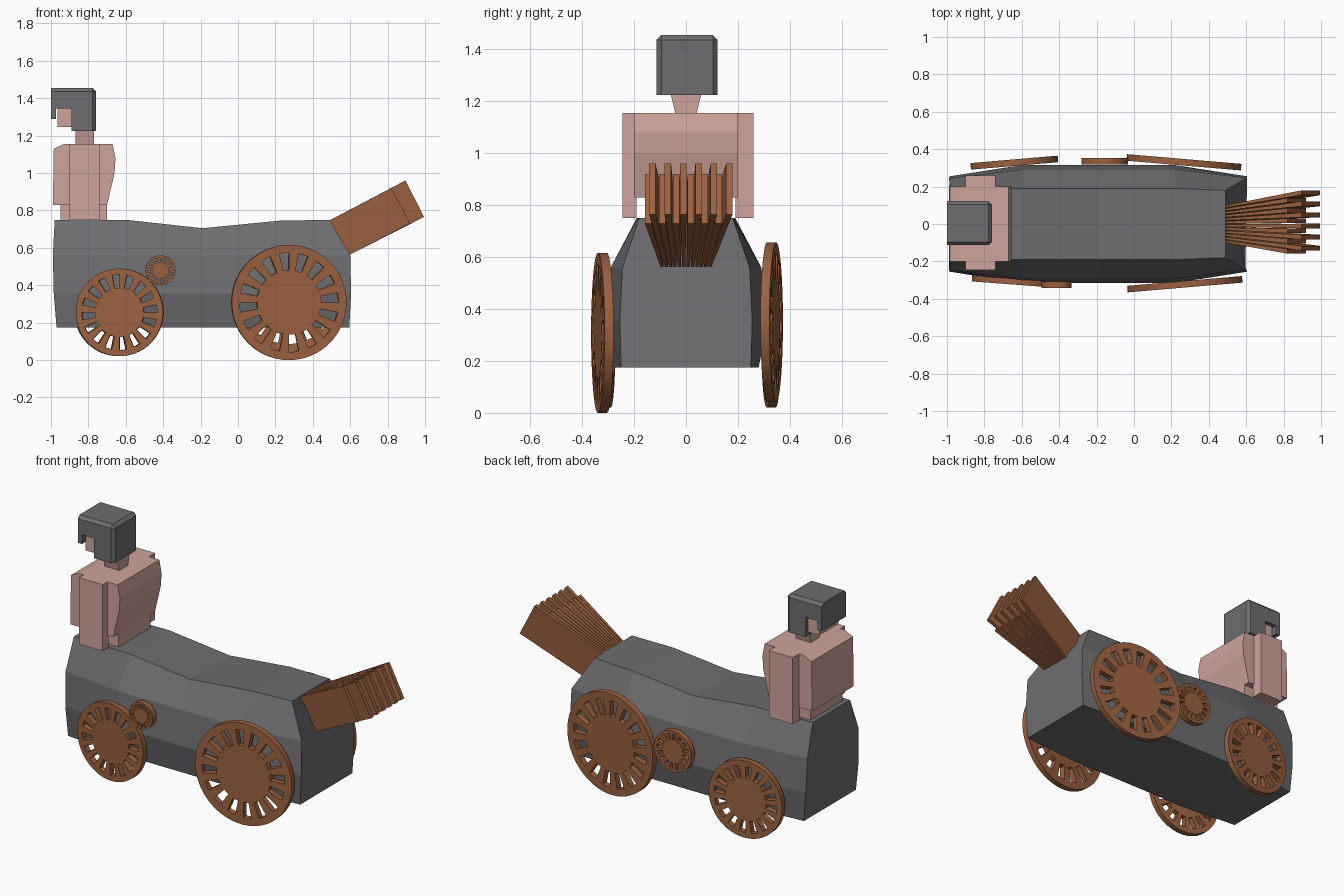
import bpy, bmesh, math
from mathutils import Vector

if "Cube" in bpy.data.objects:
    bpy.data.objects.remove(bpy.data.objects["Cube"])


def material(name, rgb):
    m = bpy.data.materials.new(name)
    m.diffuse_color = (*rgb, 1)
    m.use_nodes = True
    m.node_tree.nodes["Principled BSDF"].inputs["Base Color"].default_value = m.diffuse_color
    return m


GREY = material("dark grey", (0.155, 0.155, 0.165))
BROWN = material("copper brown", (0.33, 0.12, 0.052))
PINK = material("dusty pink", (0.62, 0.37, 0.33))


def finish(name, bm, mat):
    bmesh.ops.recalc_face_normals(bm, faces=bm.faces[:])
    me = bpy.data.meshes.new(name)
    bm.to_mesh(me)
    bm.free()
    me.materials.append(mat)
    ob = bpy.data.objects.new(name, me)
    bpy.context.collection.objects.link(ob)
    return ob


def loft(name, rings, mat):
    """Skin rings of equal length and cap both ends."""
    bm = bmesh.new()
    rows = [[bm.verts.new(p) for p in r] for r in rings]
    n = len(rows[0])
    for a, b in zip(rows, rows[1:]):
        for i in range(n):
            j = (i + 1) % n
            bm.faces.new((a[i], a[j], b[j], b[i]))
    bm.faces.new(rows[0])
    bm.faces.new(rows[-1])
    return finish(name, bm, mat)


def extrude_y(name, profile, y0, y1, mat):
    return loft(name, [[(x, y, z) for x, z in profile] for y in (y0, y1)], mat)


def box(name, x0, x1, y0, y1, z0, z1, mat):
    return extrude_y(name, [(x0, z0), (x1, z0), (x1, z1), (x0, z1)], y0, y1, mat)


def wheel(name, centre, radius, slope, thick=0.035, slots=16):
    """Slotted disc in the xz plane, yawed so that dy/dx = slope."""
    bm = bmesh.new()
    n = slots * 4
    rings = [[bm.verts.new((radius * f * math.cos(math.tau * i / n), 0,
                            radius * f * math.sin(math.tau * i / n)))
              for i in range(n)] for f in (0.56, 0.86, 1.0)]
    bm.faces.new(rings[0])
    for k in (0, 1):
        for i in range(n):
            if k == 0 and i % 4 < 2:      # open slot
                continue
            j = (i + 1) % n
            bm.faces.new((rings[k][i], rings[k][j], rings[k + 1][j], rings[k + 1][i]))
    ext = bmesh.ops.extrude_face_region(bm, geom=bm.faces[:], use_keep_orig=True)
    moved = [g for g in ext["geom"] if isinstance(g, bmesh.types.BMVert)]
    bmesh.ops.translate(bm, verts=moved, vec=Vector((0, thick, 0)))
    bmesh.ops.translate(bm, verts=bm.verts[:], vec=Vector((0, -thick / 2, 0)))
    ob = finish(name, bm, BROWN)
    ob.location = centre
    ob.rotation_euler.z = math.atan(slope)


# faceted body: one ring per station, (half width, x, z) from bottom to top
END_W, MID_W = (0.25, 0.255, 0.245, 0.18), (0.28, 0.315, 0.29, 0.19)
stations = [
    ((-0.97, -0.985, -0.99, -0.98), END_W, 0.75),
    ((-0.6,) * 4, MID_W, 0.75),
    ((-0.19,) * 4, MID_W, 0.705),
    ((0.22,) * 4, MID_W, 0.745),
    ((0.595, 0.605, 0.60, 0.49), END_W, 0.75),
]
rings = []
for xs, ws, top in stations:
    half = list(zip(xs, ws, (0.175, 0.355, 0.56, top)))
    rings.append([(x, w, z) for x, w, z in half] +
                 [(x, -w, z) for x, w, z in reversed(half)])
loft("body", rings, GREY)

# wheels on both sides
wheel("large_wheel_front", (0.272, -0.322, 0.308), 0.308, 0.085)
wheel("large_wheel_back", (0.267, 0.33, 0.35), 0.307, -0.085)
wheel("small_wheel_front", (-0.633, -0.307, 0.255), 0.234, -0.075)
wheel("small_wheel_back", (-0.64, 0.328, 0.255), 0.234, 0.085)
wheel("tiny_wheel_front", (-0.415, -0.325, 0.48), 0.08, 0)
wheel("tiny_wheel_back", (-0.157, 0.335, 0.42), 0.125, 0)

# fanned tail of alternating short and long slats
LONG = [(0.895, 0.96), (0.995, 0.765)]
SHORT = [(0.82, 0.92), (0.92, 0.73)]
for i in range(12):
    t = i / 11 * 2 - 1
    end = LONG if i % 2 else SHORT
    spread = 0.163 if i % 2 else 0.15
    profile = [(0.48, 0.742), (0.595, 0.562)]
    rings = []
    for pts, y, h in ((profile, 0.092 * t, 0.006), (end, 0.004 + spread * t, 0.0125)):
        (xa, za), (xb, zb) = pts
        rings.append([(xa, y - h, za), (xa, y + h, za), (xb, y + h, zb), (xb, y - h, zb)])
    loft(f"tail_slat_{i + 1}", rings, BROWN)

# rider: hips, torso, arms and neck
box("hips", -0.95, -0.70, -0.15, 0.16, 0.70, 0.84, PINK)
extrude_y("torso", [(-0.99, 0.83), (-0.70, 0.83), (-0.66, 1.0), (-0.655, 1.08),
                    (-0.67, 1.155), (-0.93, 1.155), (-0.985, 1.13)], -0.2, 0.2, PINK)
box("arm_front", -0.9, -0.74, -0.245, -0.19, 0.75, 1.155, PINK)
box("arm_back", -0.9, -0.74, 0.19, 0.26, 0.75, 1.155, PINK)
loft("neck", [[(-0.87, -w, z), (-0.77, -w, z), (-0.77, w, z), (-0.87, w, z)]
              for w, z in ((0.04, 1.15), (0.062, 1.24))], PINK)

# head with helmet and its front brim
box("face", -0.965, -0.87, -0.09, 0.095, 1.245, 1.36, PINK)
helmet = extrude_y("helmet", [(-1.0, 1.29), (-0.972, 1.29), (-0.972, 1.345), (-0.89, 1.345),
                              (-0.89, 1.225), (-0.76, 1.225), (-0.76, 1.455), (-1.0, 1.455)],
                   -0.113, 0.122, GREY)
bm = bmesh.new()
bm.from_mesh(helmet.data)
edges = [e for e in bm.edges
         if all(v.co.z > 1.45 for v in e.verts) and not all(v.co.x < -0.99 for v in e.verts)
         or all(v.co.x > -0.77 for v in e.verts) and abs(e.verts[0].co.z - e.verts[1].co.z) > 0.1]
bmesh.ops.bevel(bm, geom=edges, offset=0.018, segments=1, affect='EDGES')
bm.to_mesh(helmet.data)
bm.free()
